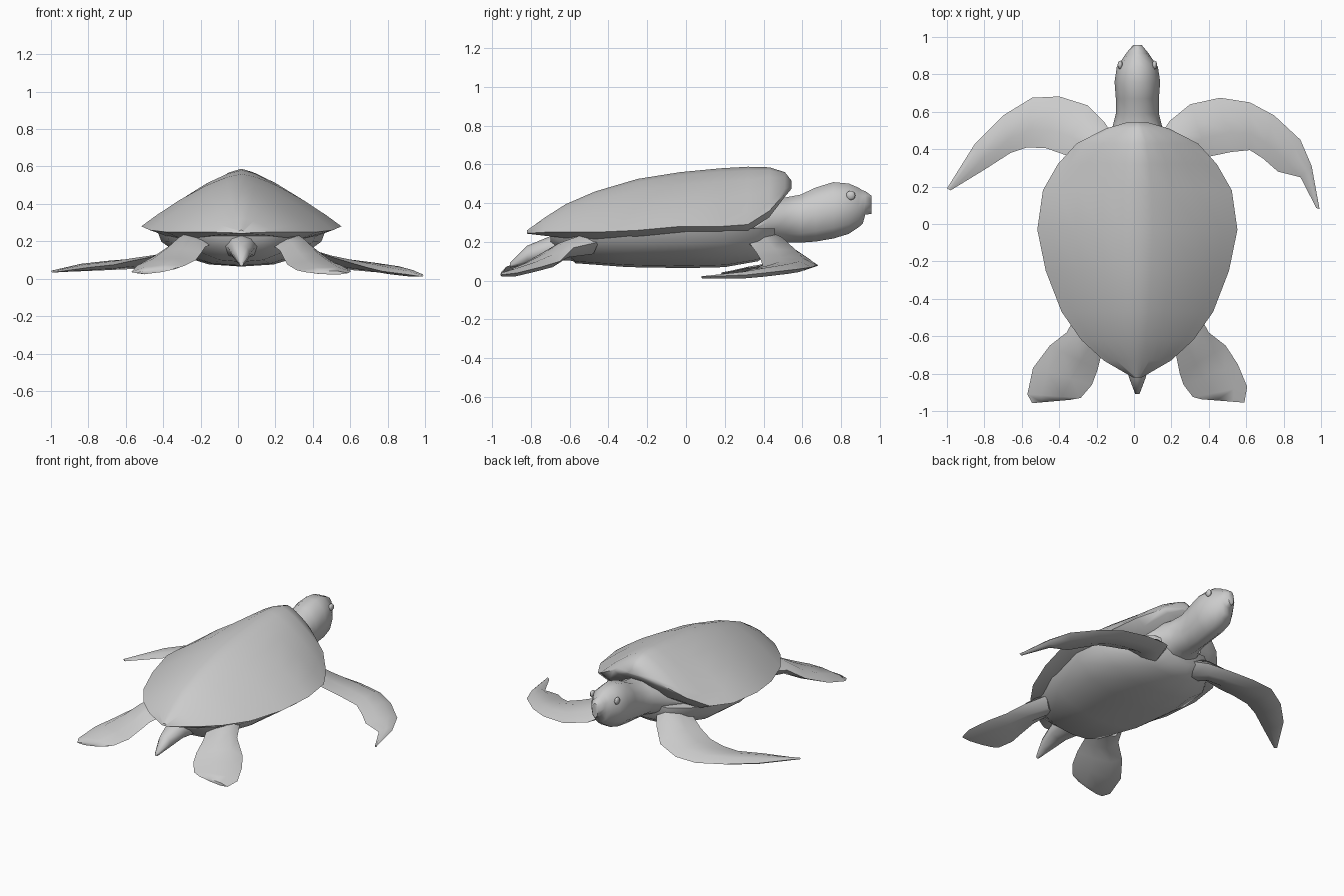
import bpy, bmesh, math
from mathutils import Vector

CX = 0.018  # the body sits slightly off the centre line


def loft(name, rings, angle=50):
    """Skin a list of equal-length point rings and cap both ends."""
    bm = bmesh.new()
    rows = [[bm.verts.new(p) for p in ring] for ring in rings]
    n = len(rows[0])
    for a, b in zip(rows, rows[1:]):
        for i in range(n):
            j = (i + 1) % n
            bm.faces.new((a[i], a[j], b[j], b[i]))
    bm.faces.new(rows[0])
    bm.faces.new(rows[-1][::-1])
    bmesh.ops.recalc_face_normals(bm, faces=bm.faces)
    me = bpy.data.meshes.new(name)
    bm.to_mesh(me)
    bm.free()
    ob = bpy.data.objects.new(name, me)
    bpy.context.collection.objects.link(ob)
    smooth(ob, angle)
    return ob


def smooth(ob, angle):
    bpy.ops.object.select_all(action='DESELECT')
    ob.select_set(True)
    bpy.context.view_layer.objects.active = ob
    bpy.ops.object.shade_smooth_by_angle(angle=math.radians(angle))


def oval(y, hw, z0, z1, n=10, cx=CX):
    """Upright oval section at depth y."""
    zc, hz = (z0 + z1) / 2, (z1 - z0) / 2
    return [(cx + hw * math.cos(2 * math.pi * i / n), y,
             zc + hz * math.sin(2 * math.pi * i / n)) for i in range(n)]


def flipper(name, sections):
    """Lens-shaped limb; each section is leading point, trailing point, thickness."""
    rings = []
    for lead, trail, t in sections:
        a, b = Vector(lead), Vector(trail)
        up = Vector((0, 0, t / 2))
        rings.append([a, a.lerp(b, .25) + up, a.lerp(b, .65) + up * .8, b,
                      a.lerp(b, .65) - up * .8, a.lerp(b, .25) - up])
    return loft(name, rings, 60)


# Domed shell: y, half width, rim height, ridge height
shell = [(-.82, .025, .245, .26), (-.73, .18, .25, .325), (-.62, .3, .25, .395),
         (-.47, .405, .25, .46), (-.25, .49, .26, .525), (-.03, .535, .28, .56),
         (.18, .505, .28, .58), (.32, .425, .29, .588), (.43, .325, .36, .585),
         (.51, .17, .45, .56), (.545, .05, .48, .515)]
rings = []
for y, w, rim, top in shell:
    ts = [1, .85, .62, .36, .15, 0, -.15, -.36, -.62, -.85, -1]
    ring = [(CX + w * t, y, rim + (top - rim) * (1 - abs(t) ** 1.45)) for t in ts]
    low = rim - min(.035, w * .1)
    ring += [(CX + w * t, y, low) for t in (-.8, -.3, .3, .8)]
    rings.append(ring)
loft("shell", rings, 50)

# Belly plate: y, half width, lowest height
belly = [(-.7, .17, .2), (-.57, .3, .09), (-.3, .41, .07), (0, .455, .065),
         (.2, .43, .07), (.37, .32, .1), (.46, .2, .16)]
rings = []
for y, w, z in belly:
    half = [(1, .27), (.94, z + (.25 - z) * .72), (.7, z + (.25 - z) * .3), (.38, z + (.25 - z) * .06)]
    rings.append([(CX + w * s, y, h) for s, h in half] + [(CX, y, z)] +
                 [(CX - w * s, y, h) for s, h in half[::-1]])
loft("belly", rings, 60)

# Neck and head: y, half width, bottom, top
head = [(.3, .27, .14, .36), (.42, .2, .18, .42), (.51, .135, .19, .435),
        (.59, .115, .19, .45), (.67, .115, .195, .488), (.76, .122, .21, .516),
        (.84, .11, .235, .508), (.89, .075, .27, .485), (.912, .06, .29, .47),
        (.925, .05, .338, .465), (.958, .022, .342, .44)]
loft("head_and_neck", [oval(*h) for h in head], 50)

# Eyes
for side, label in ((1, "right"), (-1, "left")):
    bpy.ops.mesh.primitive_uv_sphere_add(segments=8, ring_count=6, radius=.024,
                                         location=(CX + side * .092, .85, .44))
    eye = bpy.context.object
    eye.name = label + "_eye"
    eye.scale.x = .6
    smooth(eye, 60)

# Front flippers
flipper("right_front_flipper", [
    ((.13, .46, .2), (.25, .24, .2), .13),
    ((.19, .55, .17), (.33, .33, .19), .1),
    ((.30, .64, .11), (.40, .36, .15), .07),
    ((.46, .675, .08), (.52, .385, .11), .06),
    ((.62, .65, .07), (.62, .395, .08), .055),
    ((.75, .58, .06), (.69, .35, .06), .05),
    ((.89, .45, .045), (.77, .28, .04), .045),
    ((.95, .31, .03), (.89, .25, .025), .035),
    ((.992, .08, .02), (.975, .085, .012), .01)])
flipper("left_front_flipper", [
    ((-.1, .46, .2), (-.22, .24, .2), .13),
    ((-.155, .54, .17), (-.3, .34, .19), .1),
    ((-.25, .635, .11), (-.37, .37, .15), .07),
    ((-.4, .682, .08), (-.47, .405, .115), .06),
    ((-.545, .675, .075), (-.57, .41, .095), .055),
    ((-.7, .58, .07), (-.66, .38, .075), .05),
    ((-.85, .43, .06), (-.8, .29, .06), .04),
    ((-1, .19, .04), (-.98, .18, .035), .01)])

# Rear flippers
flipper("right_rear_flipper", [
    ((.33, -.45, .2), (.17, -.56, .19), .12),
    ((.40, -.58, .17), (.225, -.7, .15), .09),
    ((.49, -.65, .1), (.245, -.8, .11), .065),
    ((.555, -.75, .07), (.265, -.86, .075), .05),
    ((.605, -.87, .04), (.315, -.925, .045), .04),
    ((.59, -.955, .03), (.36, -.937, .035), .02)])
flipper("left_rear_flipper", [
    ((-.29, -.45, .2), (-.13, -.56, .19), .12),
    ((-.36, -.58, .18), (-.175, -.7, .17), .09),
    ((-.45, -.65, .12), (-.195, -.78, .14), .065),
    ((-.54, -.77, .07), (-.225, -.86, .1), .05),
    ((-.57, -.91, .035), (-.285, -.93, .07), .04),
    ((-.545, -.958, .03), (-.34, -.94, .05), .02)])

# Tail
loft("tail", [oval(-.55, .11, .1, .26, 8), oval(-.7, .075, .11, .23, 8),
              oval(-.82, .045, .085, .18, 8), oval(-.908, .012, .068, .092, 8)], 60)
